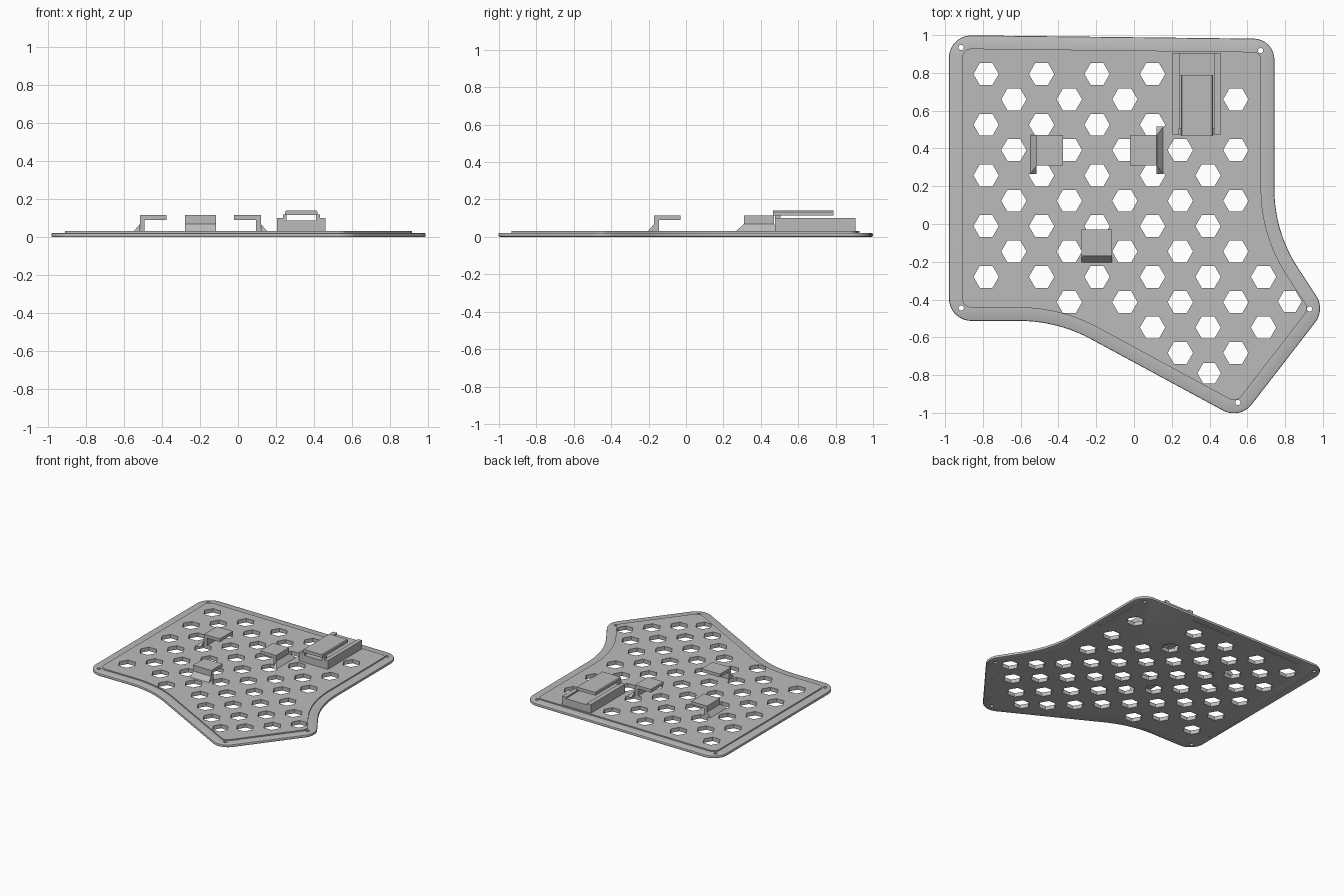
import bpy, bmesh, math
from mathutils import Vector, Matrix

cube = bpy.data.objects.get("Cube")
if cube:
    bpy.data.objects.remove(cube, do_unlink=True)

grey = bpy.data.materials.new("plain_grey")
grey.use_nodes = True
grey.diffuse_color = (0.5, 0.5, 0.5, 1)
bsdf = next(n for n in grey.node_tree.nodes if n.type == 'BSDF_PRINCIPLED')
bsdf.inputs["Base Color"].default_value = (0.5, 0.5, 0.5, 1)


def make_object(name, bm):
    bmesh.ops.recalc_face_normals(bm, faces=bm.faces)
    mesh = bpy.data.meshes.new(name)
    bm.to_mesh(mesh)
    bm.free()
    mesh.materials.append(grey)
    obj = bpy.data.objects.new(name, mesh)
    bpy.context.collection.objects.link(obj)
    return obj


def loft(bm, rings):
    """Skin a stack of closed rings and cap both ends."""
    loops = [[bm.verts.new(p) for p in ring] for ring in rings]
    for a, b in zip(loops, loops[1:]):
        for i in range(len(a)):
            j = (i + 1) % len(a)
            bm.faces.new((a[i], a[j], b[j], b[i]))
    bm.faces.new(loops[0][::-1])
    bm.faces.new(loops[-1])


def box(bm, x, y, z):
    loft(bm, [[(x[0], y[0], h), (x[1], y[0], h), (x[1], y[1], h), (x[0], y[1], h)] for h in z])


# Outline corners, counter-clockwise: x, y, fillet radius (negative = concave)
CORNERS = [(-.98, -.513, .12), (-.406, -.513, -.8), (.561, -1.036, .12), (1.012, -.453, .12),
           (.743, -.04, -.76), (.743, .98, .11), (-.98, 1.0, .12)]


def outline(inset, z, steps=10):
    pts = [Vector(c[:2]) for c in CORNERS]
    ring = []
    for i, p in enumerate(pts):
        d0 = (p - pts[i - 1]).normalized()
        d1 = (pts[(i + 1) % len(pts)] - p).normalized()
        n0, n1 = Vector((-d0.y, d0.x)), Vector((-d1.y, d1.x))
        middle = (n0 + n1) / (1 + n0.dot(n1))
        r = CORNERS[i][2]
        center = p + middle * r
        a0 = math.atan2(-n0.y, -n0.x)
        turn = d0.angle_signed(d1) * -1
        for k in range(steps + 1):
            a = a0 + turn * k / steps
            q = center + Vector((math.cos(a), math.sin(a))) * (r - inset)
            ring.append((q.x, q.y, z))
    return ring


# Base plate with softened rim and raised middle
bm = bmesh.new()
loft(bm, [outline(i, z) for i, z in
          ((.006, 0), (.002, .002), (0, .006), (0, .016), (.002, .020), (.006, .022), (.07, .022), (.07, .031))])
plate = make_object("base_plate", bm)


def prism(bm, x, y, radius, sides):
    rings = [[(x + radius * math.cos(math.tau * k / sides), y + radius * math.sin(math.tau * k / sides), z)
              for k in range(sides)] for z in (-.1, .1)]
    loft(bm, rings)


# Cutter: hexagonal vents, screw holes and shallow pad recesses underneath
bm = bmesh.new()
STEP_X, STEP_Y, X0, Y0 = .1469, .1342, -.783, .794
VENT_ROWS = [(0, 2, 4, 6), (1, 3, 5, 9), (0, 2, 4, 6), (1, 3, 5, 7, 9), (0, 2, 4, 6, 8), (1, 3, 5, 7, 9),
             (0, 2, 4, 6, 8), (1, 3, 5, 7, 9), (0, 2, 4, 6, 8, 10), (3, 5, 7, 9), (6, 8, 10), (7, 9)]
for row, columns in enumerate(VENT_ROWS):
    for col in columns:
        prism(bm, X0 + col * STEP_X, Y0 - row * STEP_Y, .067, 6)
prism(bm, .825, -.41, .063, 6)
prism(bm, .398, -.79, .062, 6)
for x, y in ((-.915, .935), (.67, .918), (.93, -.45), (.55, -.945), (-.915, -.445)):
    prism(bm, x, y, .014, 16)
for x, y, length, angle in ((.705, .63, .36, 90), (.06, .952, .34, 0), (-.58, .96, .34, 0),
                            (-.945, -.1, .36, 90), (-.63, -.479, .3, 0), (.75, -.735, .36, 51.5)):
    turn = Matrix.Translation((x, y, 0)) @ Matrix.Rotation(math.radians(angle), 4, 'Z')
    ring = []
    for side in (1, -1):
        for k in range(7):
            a = math.radians(-90 + 30 * k)
            ring.append((side * (length / 2 - .02 + .02 * math.cos(a)), side * .02 * math.sin(a)))
    loft(bm, [[turn @ Vector((px, py, z)) for px, py in ring] for z in (-.01, .005)])
cutter = make_object("vent_cutter", bm)
cutter.hide_render = True

cut = plate.modifiers.new("vents", 'BOOLEAN')
cut.object = cutter
cut.operation = 'DIFFERENCE'
cut.solver = 'EXACT'
bpy.context.view_layer.update()
evaluated = plate.evaluated_get(bpy.context.evaluated_depsgraph_get())
cut_mesh = bpy.data.meshes.new_from_object(evaluated)
plate.modifiers.clear()
plate.data = cut_mesh
bpy.data.objects.remove(cutter, do_unlink=True)


def clip(name, x, y, angle, flare_right, flare_left):
    """Hook: local +x is the arm direction, origin at the back of the post."""
    bm = bmesh.new()
    h = .081
    profile = [(0, .025), (.025, .025), (.025, .09), (.14, .09), (.14, .115), (0, .115)]
    loft(bm, [[(px, s * h, pz) for px, pz in profile] for s in (-1, 1)])
    # Foot gusset, optionally spreading sideways at its base
    low = [(-.036, -h - flare_right), (0, -h - flare_right), (0, h + flare_left), (-.036, h + flare_left)]
    high = [(-.001, -h), (0, -h), (0, h), (-.001, h)]
    loft(bm, [[(*p, .028) for p in low], [(*p, .068) for p in high]])
    bmesh.ops.transform(bm, verts=bm.verts,
                        matrix=Matrix.Translation((x, y, 0)) @ Matrix.Rotation(math.radians(angle), 4, 'Z'))
    return make_object(name, bm)


clip("left_clip", -.515, .39, 0, .045, 0)
clip("right_clip", .12, .39, 180, .045, .045)
clip("front_clip", -.197, -.17, 90, 0, 0)

# Connector housing: channel with side walls
bm = bmesh.new()
channel = [(.205, .025), (.46, .025), (.46, .1), (.425, .1), (.425, .088), (.242, .088), (.242, .1), (.205, .1)]
loft(bm, [[(x, y, z) for x, z in channel] for y in (.475, .905)])
make_object("connector_housing", bm)

# Cantilevered lid carried by two front posts
bm = bmesh.new()
lid = [(.248, .115), (.418, .115), (.418, .134), (.412, .14), (.254, .14), (.248, .134)]
loft(bm, [[(x, y, z) for x, z in lid] for y in (.465, .788)])
make_object("connector_lid", bm)
bm = bmesh.new()
for x in (.236, .41):
    box(bm, (x, x + .02), (.475, .505), (.08, .118))
make_object("lid_posts", bm)

bpy.ops.object.select_all(action='DESELECT')
plate.select_set(True)
bpy.context.view_layer.objects.active = plate
bpy.ops.object.shade_smooth_by_angle(angle=math.radians(30))
